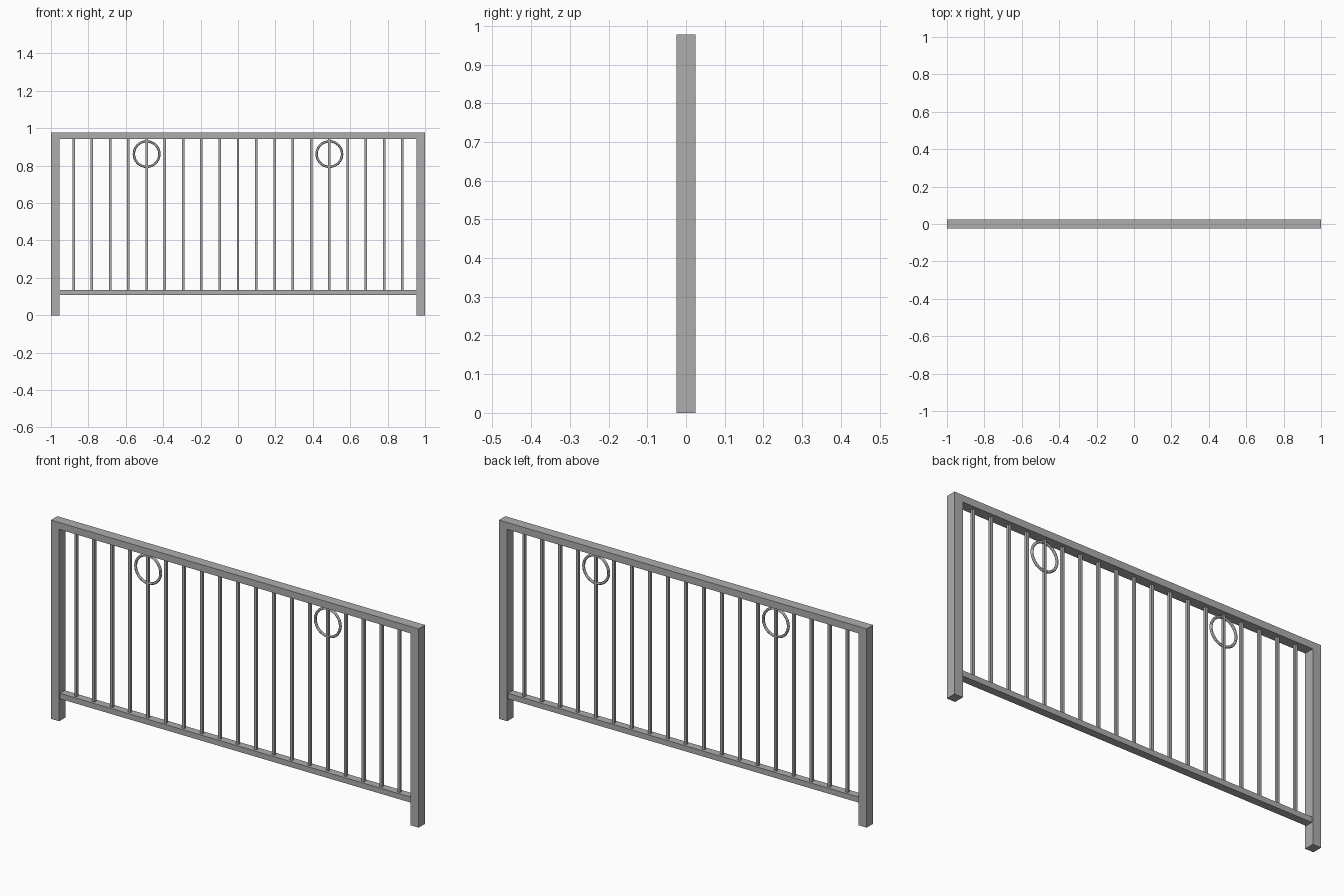
import bpy

if "Cube" in bpy.data.objects:
    bpy.data.objects.remove(bpy.data.objects["Cube"])

# one flat metal colour
metal = bpy.data.materials.new("grey metal")
metal.diffuse_color = (0.42, 0.42, 0.42, 1)
metal.use_nodes = True
metal.node_tree.nodes["Principled BSDF"].inputs["Base Color"].default_value = metal.diffuse_color

W, H, D = 1.0, 0.977, 0.05        # half width, height, frame depth
POST, RAIL = 0.045, 0.034         # post width, top rail height
LOW0, LOW1 = 0.108, 0.135         # bottom rail span in z
BAR, STEP = 0.013, 0.0977         # baluster thickness and spacing


def box(name, x0, x1, z0, z1, depth):
    bpy.ops.mesh.primitive_cube_add(size=1, location=((x0 + x1) / 2, 0, (z0 + z1) / 2))
    ob = bpy.context.object
    ob.name = name
    ob.scale = (x1 - x0, depth, z1 - z0)
    bpy.ops.object.transform_apply(location=False, rotation=False, scale=True)
    ob.data.materials.append(metal)
    return ob


# outer frame
box("top_rail", -W, W, H - RAIL, H, D)
box("left_post", -W, -W + POST, 0, H - RAIL, D)
box("right_post", W - POST, W, 0, H - RAIL, D)
box("bottom_rail", -W + POST, W - POST, LOW0, LOW1, 0.038)

# vertical balusters
for i in range(-9, 10):
    x = i * STEP
    box(f"baluster_{i + 10}", x - BAR / 2, x + BAR / 2, LOW1, H - RAIL, BAR)

# decorative rings around two balusters
for side, name in ((-1, "left_ring"), (1, "right_ring")):
    bpy.ops.mesh.primitive_torus_add(
        location=(side * 5 * STEP, 0, 0.862), rotation=(1.5707963, 0, 0),
        major_radius=0.068, minor_radius=0.0065, major_segments=48, minor_segments=12)
    ring = bpy.context.object
    ring.name = name
    ring.data.materials.append(metal)
    bpy.ops.object.shade_smooth_by_angle()
